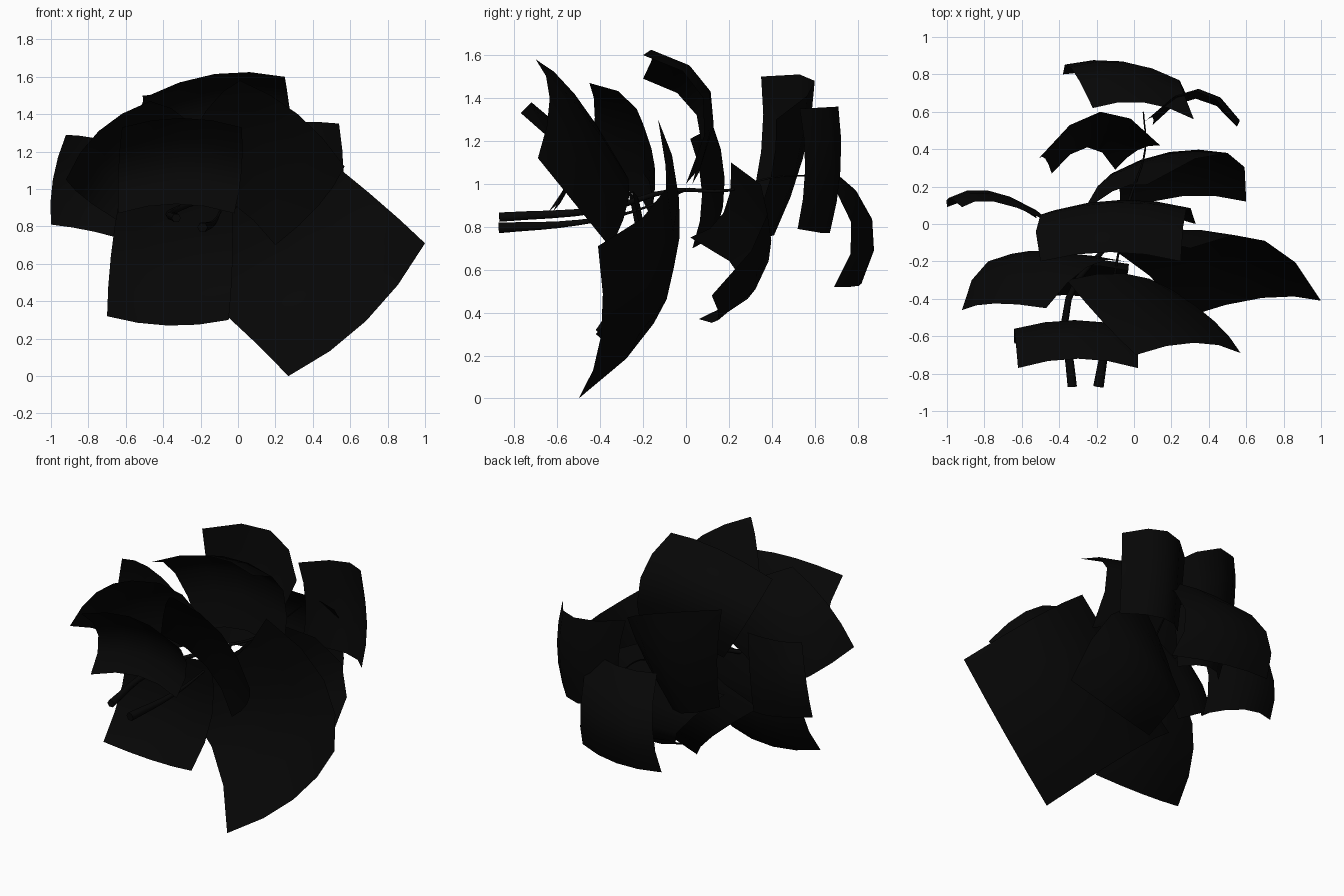
import bpy
import bmesh
from mathutils import Vector

cube = bpy.data.objects.get("Cube")
if cube:
    bpy.data.objects.remove(cube, do_unlink=True)

# Single dark foliage colour
dark = bpy.data.materials.new("near_black_foliage")
dark.use_nodes = True
colour = (0.002, 0.002, 0.002, 1)
dark.diffuse_color = colour
shader = dark.node_tree.nodes["Principled BSDF"]
shader.inputs["Base Color"].default_value = colour
shader.inputs["Roughness"].default_value = 0.9

LENGTH_STEPS = 4
WIDTH_STEPS = 4


def along_edge(points, t):
    """Smooth curve that passes through base, middle and tip."""
    base, middle, tip = (Vector(p) for p in points)
    return (base * (1 - t) * (1 - 2 * t)
            + middle * 4 * t * (1 - t)
            + tip * t * (2 * t - 1))


def make_leaf(name, first_edge, second_edge, bulge):
    """Curved sheet between two side edges, bowed across its width."""
    bm = bmesh.new()
    rows = []
    for i in range(LENGTH_STEPS + 1):
        t = i / LENGTH_STEPS
        start = along_edge(first_edge, t)
        end = along_edge(second_edge, t)
        row = []
        for j in range(WIDTH_STEPS + 1):
            s = j / WIDTH_STEPS
            bow = Vector(bulge) * 4 * s * (1 - s)
            row.append(bm.verts.new(start.lerp(end, s) + bow))
        rows.append(row)
    for lower, upper in zip(rows, rows[1:]):
        for j in range(WIDTH_STEPS):
            bm.faces.new((lower[j], lower[j + 1], upper[j + 1], upper[j]))
    bmesh.ops.recalc_face_normals(bm, faces=bm.faces)
    for face in bm.faces:
        face.smooth = True
    mesh = bpy.data.meshes.new(name)
    bm.to_mesh(mesh)
    bm.free()
    mesh.materials.append(dark)
    leaf = bpy.data.objects.new(name, mesh)
    bpy.context.collection.objects.link(leaf)


def make_stem(name, points, thickness):
    """Tapering tube through the given points."""
    curve = bpy.data.curves.new(name, "CURVE")
    curve.dimensions = "3D"
    curve.bevel_depth = thickness
    curve.bevel_resolution = 1
    curve.resolution_u = 4
    curve.use_fill_caps = True
    spline = curve.splines.new("BEZIER")
    spline.bezier_points.add(len(points) - 1)
    for i, (knot, place) in enumerate(zip(spline.bezier_points, points)):
        knot.co = place
        knot.handle_left_type = knot.handle_right_type = "AUTO"
        remaining = 1 - i / (len(points) - 1)
        knot.radius = 0.15 + 0.85 * remaining ** 2
    curve.materials.append(dark)
    stem = bpy.data.objects.new(name, curve)
    bpy.context.collection.objects.link(stem)


# Front leaves: each edge runs base, middle, tip
make_leaf("front_lower_left_leaf",
          [(.3, -.13, 1.3), (.7, -.09, .98), (1, -.41, .71)],
          [(-.42, -.17, .62), (-.09, -.15, .35), (.27, -.5, 0)],
          bulge=(.05, .06, -.06))
make_leaf("front_upper_left_leaf",
          [(-.36, -.3, 1.08), (-.17, -.52, 1.42), (.01, -.7, 1.58)],
          [(.2, -.35, .7), (.43, -.52, .91), (.57, -.69, 1.12)],
          bulge=(.03, .06, .05))
make_leaf("front_upper_right_leaf",
          [(-.05, -.2, 1.05), (-.25, -.23, 1.35), (-.47, -.45, 1.47)],
          [(-.5, -.18, .75), (-.78, -.2, .92), (-.92, -.46, 1.05)],
          bulge=(-.05, .03, .05))
make_leaf("front_lower_right_leaf",
          [(-.63, -.27, .97), (-.68, -.25, .64), (-.7, -.42, .32)],
          [(-.03, -.25, .97), (-.03, -.23, .6), (-.05, -.42, .3)],
          bulge=(0, .04, -.04))
make_leaf("front_small_leaf",
          [(-.64, -.64, .87), (-.64, -.56, 1.1), (-.62, -.77, 1.33)],
          [(-.02, -.62, .87), (.02, -.57, 1.1), (.02, -.77, 1.33)],
          bulge=(0, .05, .05))

# Middle leaves
make_leaf("top_leaf",
          [(-.3, .03, 1), (-.5, .05, 1.32), (-.5, -.2, 1.49)],
          [(.33, 0, 1), (.28, .08, 1.4), (.25, -.2, 1.6)],
          bulge=(0, .05, .07))
make_leaf("right_side_leaf",
          [(-.47, .02, 1.21), (-.75, .12, 1.27), (-.92, .09, 1.29)],
          [(-.52, .03, .7), (-.76, .14, .77), (-1, .09, .81)],
          bulge=(-.03, .05, 0))
make_leaf("left_side_leaf",
          [(.07, .21, 1.1), (.5, .38, .86), (.6, .12, .48)],
          [(-.3, .02, .75), (-.12, .27, .54), (-.07, .06, .37)],
          bulge=(0, .06, -.06))

# Back leaves
make_leaf("back_upper_right_leaf",
          [(.14, .42, 1.3), (-.18, .6, 1.48), (-.51, .35, 1.5)],
          [(-.1, .29, .76), (-.25, .41, .76), (-.44, .27, .8)],
          bulge=(0, .04, 0))
make_leaf("back_lower_leaf",
          [(-.22, .62, 1.1), (-.34, .84, .85), (-.38, .8, .55)],
          [(.32, .56, 1.1), (.24, .77, .82), (.28, .69, .52)],
          bulge=(0, .06, -.01))
make_leaf("back_upper_left_leaf",
          [(.06, .55, 1.35), (.33, .71, 1.36), (.54, .53, 1.35)],
          [(.1, .53, .82), (.33, .67, .77), (.55, .52, .79)],
          bulge=(.02, .03, 0))

# Stems running from the front into the cluster
make_stem("main_stem",
          [(-.33, -.87, .845), (-.35, -.4, .88), (-.1, -.05, .97),
           (0, .2, .97), (.06, .4, 1.03), (.05, .6, 1.04)], thickness=.025)
make_stem("second_stem",
          [(-.19, -.87, .795), (-.13, -.5, .82), (-.1, -.25, .87),
           (-.05, 0, .97)], thickness=.028)
